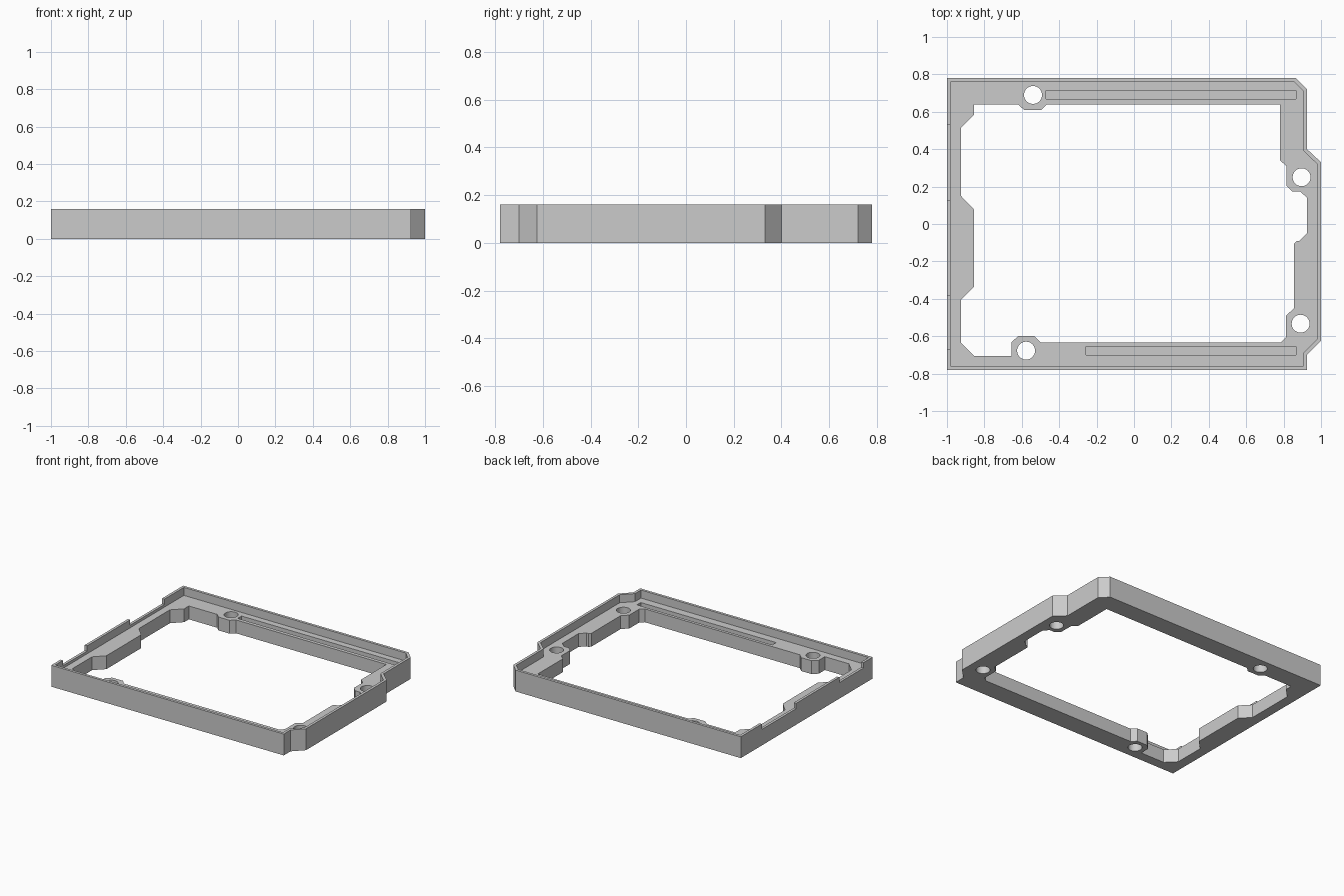
import bpy
import bmesh
import math

HEIGHT = 0.16      # full height of the rim
FLOOR = 0.1        # top of the inner ledge
NOTCH = 0.12       # sill of the openings in the side wall
GROOVE = 0.07      # bottom of the long grooves

default_cube = bpy.data.objects.get("Cube")
if default_cube:
    bpy.data.objects.remove(default_cube, do_unlink=True)

grey = bpy.data.materials.new("plain grey")
grey.use_nodes = True
colour = (0.6, 0.6, 0.6, 1)
grey.diffuse_color = colour
grey.node_tree.nodes["Principled BSDF"].inputs["Base Color"].default_value = colour


def prism(name, outline, bottom, top):
    """Extrude a closed outline between two heights."""
    bm = bmesh.new()
    face = bm.faces.new([bm.verts.new((x, y, bottom)) for x, y in outline])
    grown = bmesh.ops.extrude_face_region(bm, geom=[face])
    raised = [v for v in grown["geom"] if isinstance(v, bmesh.types.BMVert)]
    bmesh.ops.translate(bm, verts=raised, vec=(0, 0, top - bottom))
    bmesh.ops.recalc_face_normals(bm, faces=bm.faces)
    mesh = bpy.data.meshes.new(name)
    bm.to_mesh(mesh)
    bm.free()
    mesh.materials.append(grey)
    obj = bpy.data.objects.new(name, mesh)
    bpy.context.collection.objects.link(obj)
    return obj


def rectangle(x0, x1, y0, y1):
    return [(x0, y0), (x1, y0), (x1, y1), (x0, y1)]


def circle(cx, cy, radius, sides=32):
    angles = [math.tau * i / sides for i in range(sides)]
    return [(cx + radius * math.cos(a), cy + radius * math.sin(a)) for a in angles]


def cut(target, name, outline, bottom, top=HEIGHT + 0.1):
    """Subtract a prism from the target, then discard the cutter."""
    cutter = prism(name, outline, bottom, top)
    cutter.hide_render = True
    modifier = target.modifiers.new(name, "BOOLEAN")
    modifier.operation = "DIFFERENCE"
    modifier.solver = "EXACT"
    modifier.object = cutter
    bpy.ops.object.select_all(action="DESELECT")
    bpy.context.view_layer.objects.active = target
    target.select_set(True)
    bpy.ops.object.modifier_apply(modifier=modifier.name)
    bpy.data.objects.remove(cutter, do_unlink=True)


# Outer body with the stepped, chamfered side
frame = prism("frame", [
    (-1, -0.78), (0.925, -0.78), (0.925, -0.7), (1, -0.625), (1, 0.33),
    (0.925, 0.4), (0.925, 0.72), (0.865, 0.78), (-1, 0.78)], 0, HEIGHT)

# Recess that leaves a thin wall around the ledge
cut(frame, "recess", [
    (-0.98, -0.76), (0.905, -0.76), (0.905, -0.69), (0.98, -0.615),
    (0.98, 0.32), (0.905, 0.392), (0.905, 0.712), (0.857, 0.76),
    (-0.98, 0.76)], FLOOR)

# Central opening with its bosses and bevelled steps
cut(frame, "opening", [
    # back edge
    (-0.855, 0.64), (-0.62, 0.64), (-0.588, 0.61), (-0.496, 0.61),
    (-0.465, 0.64), (0.78, 0.64),
    # stepped side
    (0.78, 0.34), (0.816, 0.31), (0.816, 0.205), (0.848, 0.173),
    (0.89, 0.173), (0.925, 0.14), (0.925, -0.05), (0.885, -0.09),
    (0.87, -0.09), (0.856, -0.105), (0.856, -0.45), (0.813, -0.49),
    (0.813, -0.605), (0.784, -0.633),
    # front edge
    (-0.5, -0.633), (-0.533, -0.6), (-0.62, -0.6), (-0.656, -0.633),
    (-0.656, -0.705), (-0.855, -0.705),
    # straight side
    (-0.925, -0.635), (-0.925, -0.405), (-0.855, -0.335), (-0.855, 0.077),
    (-0.925, 0.15), (-0.925, 0.515), (-0.855, 0.585)], -0.1)

# Screw holes
for x, y in [(-0.54, 0.69), (0.896, 0.25), (0.891, -0.533), (-0.577, -0.677)]:
    cut(frame, "screw_hole", circle(x, y, 0.048), -0.1)

# Long grooves in the ledge
for x, y in [(-0.47, 0.69), (-0.256, -0.678)]:
    cut(frame, "groove", rectangle(x, 0.865, y - 0.023, y + 0.023), GROOVE)

# Lowered openings in the straight side wall
for y0, y1 in [(-0.67, -0.385), (0.125, 0.53)]:
    cut(frame, "wall_notch", rectangle(-1.1, -0.97, y0, y1), NOTCH)

# Round the screw holes while keeping the other edges sharp
bpy.ops.object.shade_smooth_by_angle(angle=math.radians(30))
